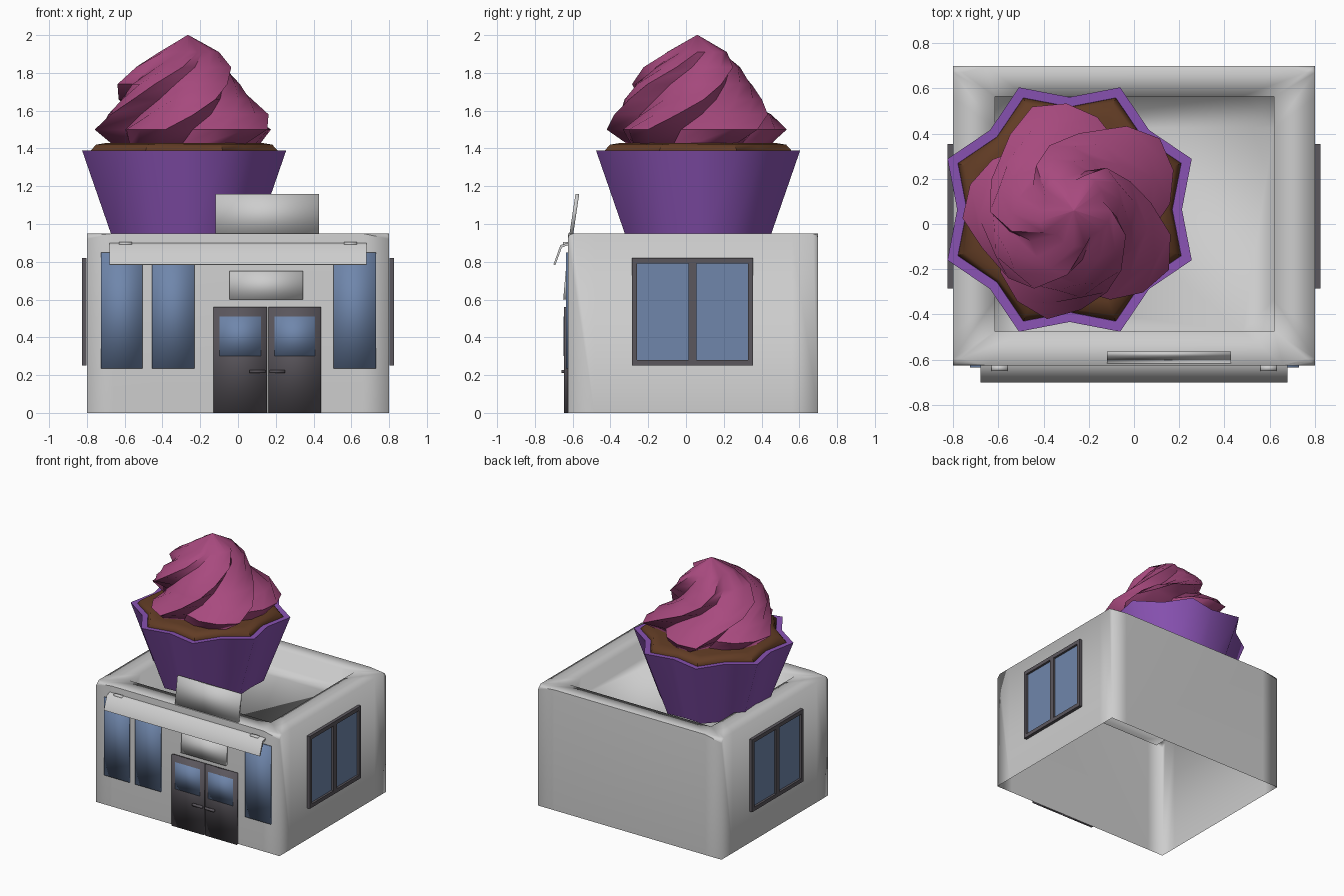
import bpy, bmesh, math

cube = bpy.data.objects.get("Cube")
if cube:
    bpy.data.objects.remove(cube, do_unlink=True)


def material(name, r, g, b):
    m = bpy.data.materials.new(name)
    m.use_nodes = True
    m.diffuse_color = (r, g, b, 1)
    m.node_tree.nodes["Principled BSDF"].inputs["Base Color"].default_value = (r, g, b, 1)
    return m


WALL = material("off_white_wall", 0.61, 0.61, 0.61)
DARK = material("dark_grey_frame", 0.105, 0.095, 0.11)
GLASS = material("blue_glass", 0.16, 0.24, 0.41)
PURPLE = material("purple_liner", 0.25, 0.085, 0.45)
BROWN = material("brown_cake", 0.12, 0.045, 0.018)
PINK = material("pink_frosting", 0.39, 0.068, 0.21)


def finish(name, bm, mat, smooth):
    bmesh.ops.recalc_face_normals(bm, faces=bm.faces[:])
    mesh = bpy.data.meshes.new(name)
    bm.to_mesh(mesh)
    bm.free()
    mesh.materials.append(mat)
    ob = bpy.data.objects.new(name, mesh)
    bpy.context.collection.objects.link(ob)
    bpy.ops.object.select_all(action='DESELECT')
    ob.select_set(True)
    bpy.context.view_layer.objects.active = ob
    bpy.ops.object.shade_smooth_by_angle(angle=math.radians(smooth))
    return ob


def loft(rings, cap_start=True):
    """Skin a list of equal-length point rings."""
    bm = bmesh.new()
    loops = [[bm.verts.new(p) for p in ring] for ring in rings]
    n = len(loops[0])
    for a, b in zip(loops, loops[1:]):
        for i in range(n):
            j = (i + 1) % n
            bm.faces.new((a[i], a[j], b[j], b[i]))
    if cap_start:
        bm.faces.new(loops[0][::-1])
    bm.faces.new(loops[-1])
    return bm


def rect(x0, x1, y0, y1, z):
    return [(x0, y0, z), (x1, y0, z), (x1, y1, z), (x0, y1, z)]


def wall_ring(x0, x1, y0, y1, z, d=0.14):
    """Rectangle with support points beside each corner, for soft corner shading."""
    return [(x0, y0, z), (x0 + d, y0, z), (x1 - d, y0, z),
            (x1, y0, z), (x1, y0 + d, z), (x1, y1 - d, z),
            (x1, y1, z), (x1 - d, y1, z), (x0 + d, y1, z),
            (x0, y1, z), (x0, y1 - d, z), (x0, y0 + d, z)]


def box(name, x0, x1, y0, y1, z0, z1, mat, smooth=100):
    bm = loft([rect(x0, x1, y0, y1, z0), rect(x0, x1, y0, y1, z1)])
    return finish(name, bm, mat, smooth)


def extrude_x(name, profile, x0, x1, mat, smooth=120):
    return finish(name, loft([[(x, y, z) for y, z in profile] for x in (x0, x1)]), mat, smooth)


# Building shell: open underneath, sunken roof behind a wide parapet
FRONT, BACK, TOP, ROOF = -0.625, 0.70, 0.95, 0.81
SKIN = FRONT - 0.001
outer = (-0.8, 0.8, FRONT, BACK)
inner = (-0.615, 0.62, -0.475, 0.565)
bm = loft([wall_ring(*outer, 0), wall_ring(*outer, TOP),
           wall_ring(*inner, TOP), wall_ring(*inner, ROOF)], cap_start=False)
rim = [e for e in bm.edges
       if all(v.co.z > TOP - 0.01 and (v.co.y < -0.6 or v.co.y > 0.6) for v in e.verts)
       and abs(e.verts[0].co.y - e.verts[1].co.y) < 0.01]
bmesh.ops.bevel(bm, geom=rim, offset=0.03, segments=3, profile=0.5, affect='EDGES')
finish("building_shell", bm, WALL, 100)

# Tall front windows
for i, (x0, x1) in enumerate(((-0.725, -0.505), (-0.455, -0.23), (0.505, 0.73))):
    box(f"front_window_{i + 1}", x0, x1, FRONT - 0.01, SKIN, 0.235, 0.85, GLASS)

# Double door, with glass and pull handles
for side, x0, x1, h0, h1 in (("right", -0.13, 0.153, 0.06, 0.145),
                             ("left", 0.162, 0.44, 0.168, 0.25)):
    box(f"{side}_door", x0, x1, FRONT - 0.02, SKIN, 0, 0.56, DARK)
    box(f"{side}_door_glass", x0 + 0.032, x1 - 0.032, FRONT - 0.023, FRONT - 0.015,
        0.30, 0.51, GLASS)
    box(f"{side}_door_handle", h0, h1, FRONT - 0.035, FRONT - 0.015, 0.212, 0.228, DARK)

# Blank sign boards above the door and on the parapet
extrude_x("door_sign", [(SKIN, 0.60), (FRONT - 0.025, 0.60),
                        (FRONT - 0.012, 0.75), (SKIN, 0.75)], -0.045, 0.345, WALL)
extrude_x("parapet_sign", [(-0.618, 0.94), (-0.585, 1.16), (-0.565, 1.16), (-0.598, 0.94)],
          -0.12, 0.43, WALL)

# Bent awning with two small brackets
extrude_x("awning", [(SKIN, 0.90), (-0.665, 0.888), (-0.702, 0.785), (-0.692, 0.782),
                     (-0.657, 0.876), (SKIN, 0.887)], -0.68, 0.68, WALL, 80)
for side, x in (("right", -0.595), ("left", 0.595)):
    box(f"{side}_awning_bracket", x - 0.035, x + 0.035, -0.65, SKIN, 0.885, 0.904, WALL)

# Framed double windows on both side walls
for side, s in (("right", -1), ("left", 1)):
    def plate(name, y0, y1, z0, z1, depth, mat):
        xa, xb = sorted((s * 0.801, s * (0.8 + depth)))
        box(f"{side}_{name}", xa, xb, y0, y1, z0, z1, mat, 30)
    plate("window_glass", -0.27, 0.34, 0.265, 0.805, 0.009, GLASS)
    plate("window_sill", -0.285, 0.355, 0.25, 0.28, 0.026, DARK)
    plate("window_head", -0.285, 0.355, 0.79, 0.82, 0.026, DARK)
    for name, y0, y1 in (("front_jamb", -0.285, -0.26), ("mullion", 0.012, 0.055),
                         ("back_jamb", 0.328, 0.355)):
        plate("window_" + name, y0, y1, 0.28, 0.79, 0.026, DARK)

# Cupcake liner and cake: eight-pointed star sections
CX, CY = -0.285, 0.064


def star(r, z, valley=0.85):
    pts = []
    for i in range(16):
        a = math.radians(22.5 * i)
        q = r if i % 2 else r * valley
        pts.append((CX + q * math.cos(a), CY + q * math.sin(a), z))
    return pts


finish("cupcake_liner", loft([star(0.39, 0.87, 0.9), star(0.585, 1.39),
                              star(0.535, 1.388), star(0.525, 1.37)]), PURPLE, 60)
finish("cake", loft([star(0.53, 1.37), star(0.534, 1.39), star(0.505, 1.42, 0.87),
                     star(0.44, 1.43, 0.9)]), BROWN, 50)

# Frosting: five-lobed swirl, twisting as it rises to a point
LOBE = (0.0, 0.5, 0.85, 1.0)


def swirl(z, r, depth, twist, shift):
    pts = []
    for i in range(20):
        a = math.radians(18 * i + twist)
        q = r * (1 - depth * (1 - LOBE[i % 4]))
        pts.append((CX + 0.02 - shift + q * math.cos(a), CY - 0.004 - shift + q * math.sin(a), z))
    return pts


layers = [(1.42, 0.40, 0.22, -24, 0), (1.50, 0.495, 0.28, -14, 0), (1.58, 0.44, 0.26, 4, 0),
          (1.66, 0.375, 0.26, 28, 0.03), (1.74, 0.335, 0.25, 48, 0.04),
          (1.83, 0.265, 0.22, 70, 0.02), (1.91, 0.165, 0.2, 90, 0), (2.0, 0.003, 0.1, 104, 0)]
finish("frosting", loft([swirl(*layer) for layer in layers]), PINK, 45)
